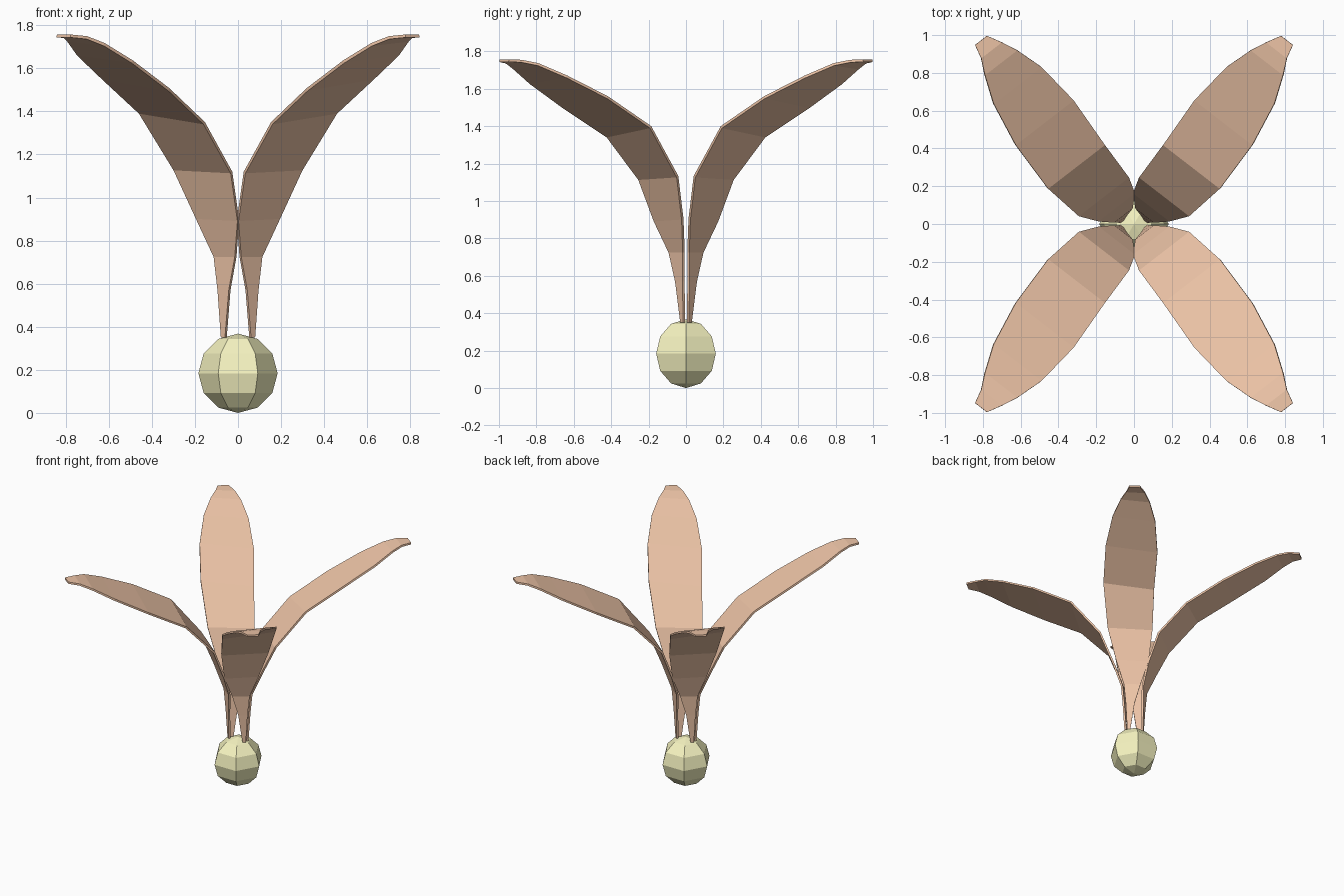
import bpy, math
from mathutils import Vector

if "Cube" in bpy.data.objects:
    bpy.data.objects.remove(bpy.data.objects["Cube"])


def material(name, color):
    m = bpy.data.materials.new(name)
    m.diffuse_color = (*color, 1)
    m.use_nodes = True
    m.node_tree.nodes["Principled BSDF"].inputs["Base Color"].default_value = m.diffuse_color
    return m


# Round seed: low-poly sphere with a corner facing front and back
bpy.ops.mesh.primitive_uv_sphere_add(segments=6, ring_count=6, radius=0.184,
                                     location=(0, 0, 0.184), rotation=(0, 0, math.radians(30)))
seed = bpy.context.object
seed.name = "seed"
seed.data.materials.append(material("seed_yellow", (0.92, 0.90, 0.53)))

# Petal spine, base to tip: x, y, z, half width, edge rise
spine = [
    (0.066, 0.018, 0.350, 0.012, 0.000),
    (0.065, 0.033, 0.570, 0.033, 0.000),
    (0.060, 0.050, 0.725, 0.062, 0.000),
    (0.095, 0.093, 0.898, 0.122, 0.005),
    (0.163, 0.148, 1.123, 0.168, 0.007),
    (0.307, 0.305, 1.370, 0.190, 0.025),
    (0.475, 0.538, 1.528, 0.194, 0.026),
    (0.618, 0.735, 1.648, 0.160, 0.017),
    (0.705, 0.855, 1.720, 0.108, 0.010),
    (0.755, 0.920, 1.745, 0.069, 0.003),
    (0.810, 0.972, 1.750, 0.040, 0.000),
]
across = Vector((0.79, -0.61, 0))
verts = []
for x, y, z, half, rise in spine:
    offset = across * half + Vector((0, 0, rise))
    verts += [Vector((x, y, z)) + offset, Vector((x, y, z)) - offset]
faces = [(i, i + 2, i + 3, i + 1) for i in range(0, len(verts) - 2, 2)]
mesh = bpy.data.meshes.new("petals")
mesh.from_pydata(verts, [], faces)
petals = bpy.data.objects.new("petals", mesh)
bpy.context.collection.objects.link(petals)
mesh.materials.append(material("petal_orange", (0.86, 0.56, 0.39)))

# Thin slab, mirrored into four petals
slab = petals.modifiers.new("thickness", 'SOLIDIFY')
slab.thickness = 0.014
slab.offset = 0
mirror = petals.modifiers.new("four_petals", 'MIRROR')
mirror.use_axis = (True, True, False)
mirror.use_mirror_merge = False
